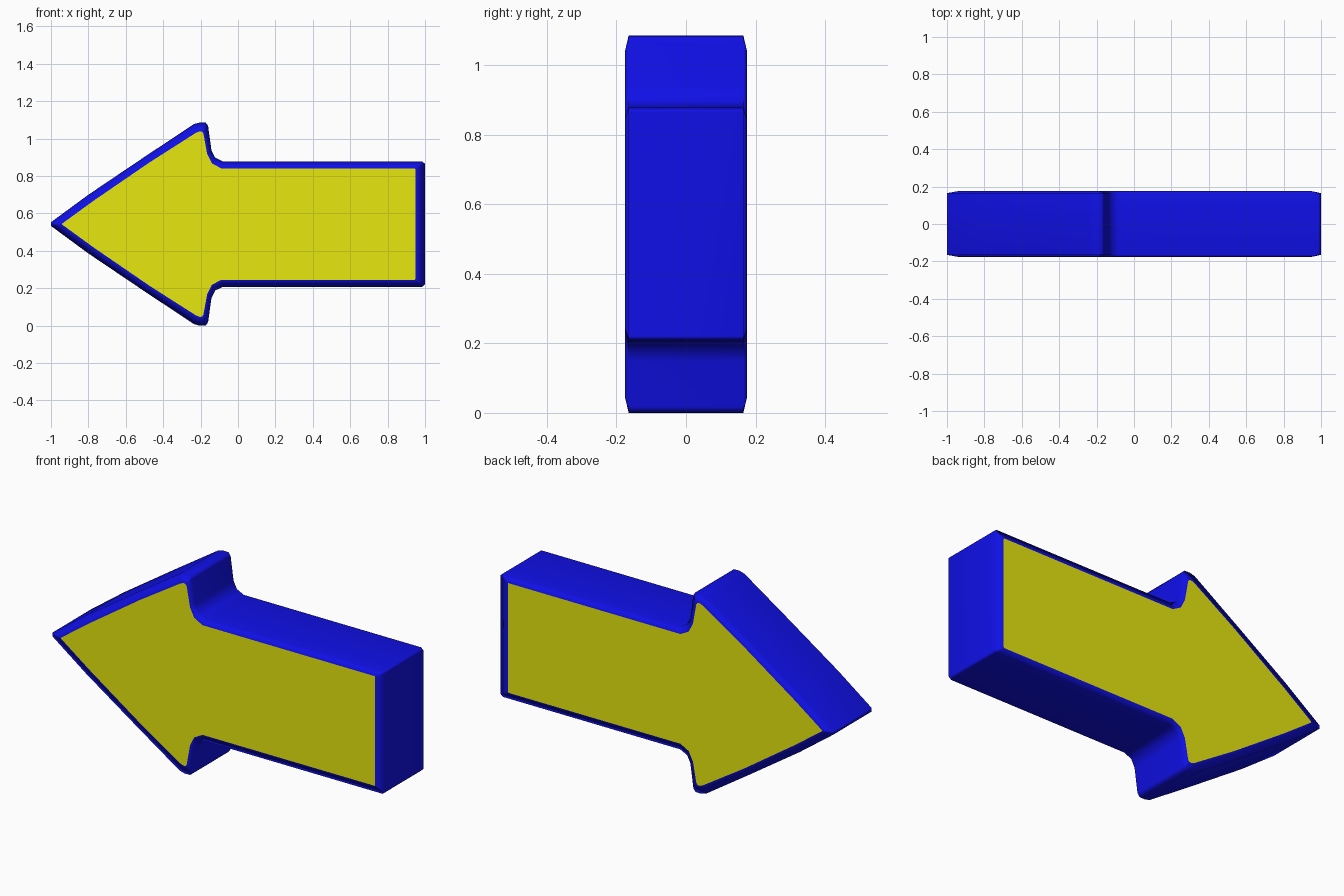
import bpy, bmesh

if "Cube" in bpy.data.objects:
    bpy.data.objects.remove(bpy.data.objects["Cube"])


def material(name, color):
    m = bpy.data.materials.new(name)
    m.diffuse_color = color
    m.use_nodes = True
    m.node_tree.nodes["Principled BSDF"].inputs["Base Color"].default_value = m.diffuse_color
    return m


MID = 0.543  # height of the arrow's axis

# Upper half of the outer outline and of the inset face outline, tip to tail (x, height above axis)
OUTER = [(-1.0, 0.01), (-0.80, 0.157), (-0.49, 0.366), (-0.235, 0.535), (-0.205, 0.543), (-0.172, 0.542),
         (-0.16, 0.525), (-0.142, 0.395), (-0.122, 0.355), (-0.08, 0.335), (0.985, 0.335), (1.0, 0.322)]
INNER = [(-0.94, 0.003), (-0.775, 0.123), (-0.47, 0.332), (-0.225, 0.488), (-0.205, 0.496), (-0.192, 0.495),
         (-0.185, 0.484), (-0.165, 0.375), (-0.14, 0.325), (-0.09, 0.298), (0.945, 0.298), (0.948, 0.294)]


def ring(bm, half, y):
    pts = half + [(x, -h) for x, h in reversed(half)]
    return [bm.verts.new((x, y, MID + h)) for x, h in pts]


# Arrow body: front face, shallow rim, side wall, rim, back face
bm = bmesh.new()
rings = [ring(bm, INNER, -0.176), ring(bm, OUTER, -0.165),
         ring(bm, OUTER, 0.165), ring(bm, INNER, 0.176)]
n = len(rings[0])
for a, b in zip(rings, rings[1:]):
    for i in range(n):
        j = (i + 1) % n
        bm.faces.new((a[i], a[j], b[j], b[i])).smooth = True

# Yellow faces with crisp borders
for r in (rings[0], rings[-1]):
    cap = bm.faces.new(r)
    cap.material_index = 1
    for e in cap.edges:
        e.smooth = False
bmesh.ops.recalc_face_normals(bm, faces=bm.faces[:])

mesh = bpy.data.meshes.new("arrow")
bm.to_mesh(mesh)
bm.free()
mesh.materials.append(material("blue_edge", (0.005, 0.005, 0.8, 1)))
mesh.materials.append(material("yellow_face", (0.8, 0.8, 0.005, 1)))
arrow = bpy.data.objects.new("arrow", mesh)
bpy.context.collection.objects.link(arrow)

# Keep the long walls evenly shaded next to the small corner facets
wn = arrow.modifiers.new("even_shading", 'WEIGHTED_NORMAL')
wn.keep_sharp = True
